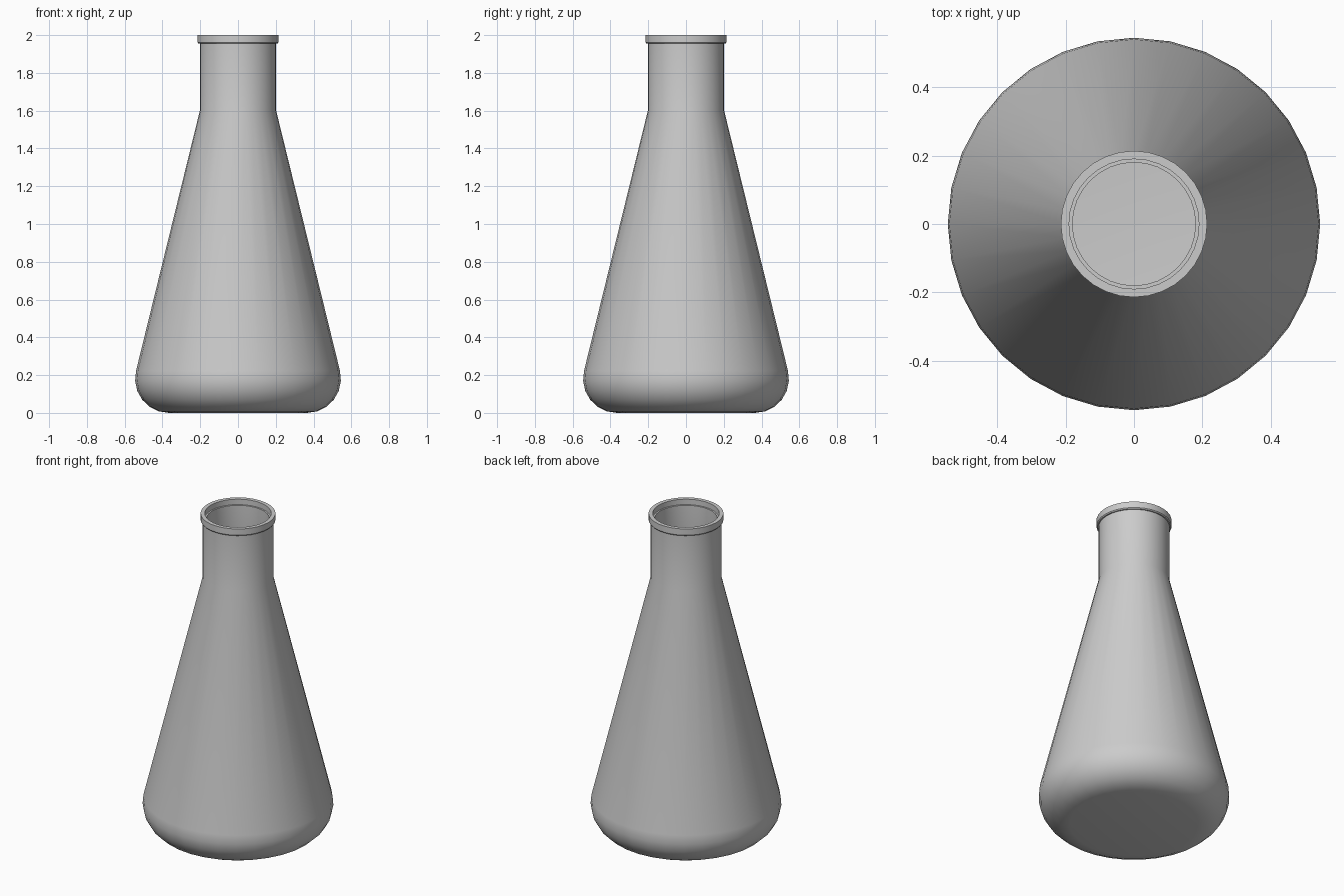
import bpy, bmesh
from math import sin, cos, radians, tau

if "Cube" in bpy.data.objects:
    bpy.data.objects.remove(bpy.data.objects["Cube"])

SEGMENTS = 32


def lathe(name, profile, closed=False):
    """Revolve (radius, z) points around z; radius 0 becomes a pole."""
    bm = bmesh.new()
    rings = []
    for r, z in profile:
        if r == 0:
            rings.append([bm.verts.new((0, 0, z))] * SEGMENTS)
        else:
            rings.append([bm.verts.new((r * cos(tau * i / SEGMENTS),
                                        r * sin(tau * i / SEGMENTS), z))
                          for i in range(SEGMENTS)])
    pairs = list(zip(rings, rings[1:]))
    if closed:
        pairs.append((rings[-1], rings[0]))
    for a, b in pairs:
        for i in range(SEGMENTS):
            j = (i + 1) % SEGMENTS
            corners = list(dict.fromkeys((a[i], a[j], b[j], b[i])))
            bm.faces.new(corners)
    bmesh.ops.recalc_face_normals(bm, faces=bm.faces)
    mesh = bpy.data.meshes.new(name)
    bm.to_mesh(mesh)
    bm.free()
    obj = bpy.data.objects.new(name, mesh)
    bpy.context.collection.objects.link(obj)
    bpy.ops.object.select_all(action='DESELECT')
    obj.select_set(True)
    bpy.context.view_layer.objects.active = obj
    bpy.ops.object.shade_smooth_by_angle(angle=radians(35))
    return obj


def base_curve(radius, steps=6):
    """Rounded heel from the flat base up to the cone tangent."""
    angles = [radians(-90 + 103.6 * i / steps) for i in range(steps + 1)]
    return [(0.365 + radius * cos(a), 0.18 + radius * sin(a)) for a in angles]


# Thin-walled flask: outside from base to neck, then back down the inside
outer = [(0, 0)] + base_curve(0.18) + [(0.202, 1.60), (0.202, 1.966)]
inner = [(0, 0.02)] + base_curve(0.16) + [(0.18, 1.60), (0.18, 1.966)]
lathe("flask_body", outer + inner[::-1])

# Raised lip around the mouth
lathe("mouth_lip", [(0.19, 1.955), (0.209, 1.955), (0.214, 1.961),
                    (0.214, 2.0), (0.19, 2.0)], closed=True)
